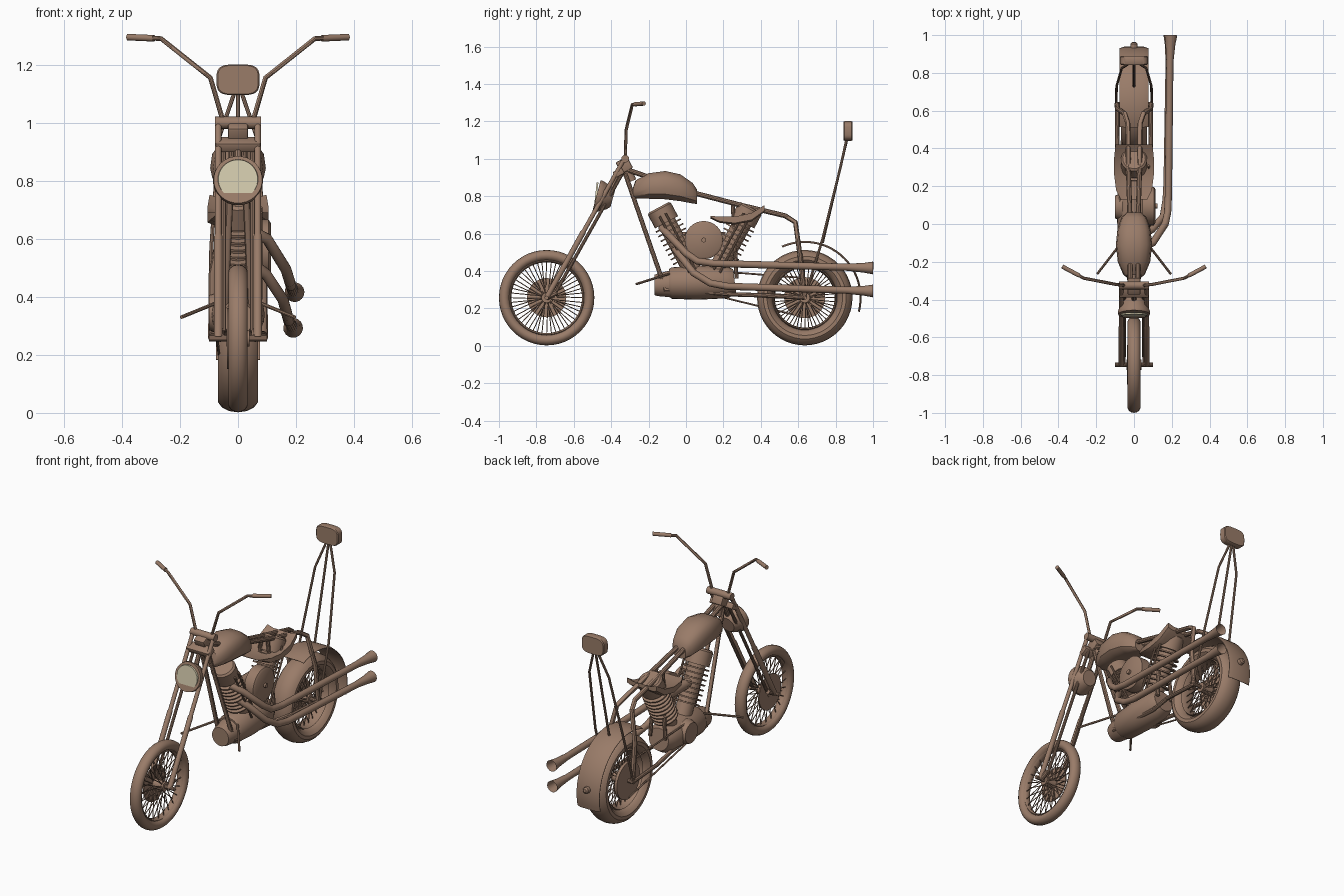
import bpy, bmesh, math
from mathutils import Vector, Matrix

if "Cube" in bpy.data.objects:
    bpy.data.objects.remove(bpy.data.objects["Cube"])


def material(name, rgb):
    m = bpy.data.materials.new(name)
    m.diffuse_color = (*rgb, 1)
    m.use_nodes = True
    m.node_tree.nodes["Principled BSDF"].inputs["Base Color"].default_value = m.diffuse_color
    return m


BROWN = material("brown metal", (0.32, 0.20, 0.14))
CREAM = material("cream lens", (0.66, 0.60, 0.42))


def finish(name, bm, mat=BROWN):
    bmesh.ops.recalc_face_normals(bm, faces=bm.faces)
    me = bpy.data.meshes.new(name)
    bm.to_mesh(me)
    bm.free()
    me.materials.append(mat)
    ob = bpy.data.objects.new(name, me)
    bpy.context.collection.objects.link(ob)
    return ob


def loft(bm, rings, caps=(True, True), closed=False):
    vs = [[bm.verts.new(p) for p in r] for r in rings]
    n = len(vs[0])
    pairs = list(zip(vs, vs[1:])) + ([(vs[-1], vs[0])] if closed else [])
    for a, b in pairs:
        for i in range(n):
            bm.faces.new((a[i], a[(i + 1) % n], b[(i + 1) % n], b[i]))
    if not closed:
        if caps[0]:
            bm.faces.new(vs[0])
        if caps[1]:
            bm.faces.new(vs[-1])


def add_tube(bm, pts, radii, sides=10, caps=(True, True)):
    pts = [Vector(p) for p in pts]
    if not isinstance(radii, (list, tuple)):
        radii = [radii] * len(pts)
    dirs = [(b - a).normalized() for a, b in zip(pts, pts[1:])]
    u, rings = dirs[0].orthogonal(), []
    for i, p in enumerate(pts):
        t = (dirs[max(i - 1, 0)] + dirs[min(i, len(dirs) - 1)]).normalized()
        u = (u - t * u.dot(t)).normalized()
        v = t.cross(u)
        rings.append([p + radii[i] * (u * math.cos(k * math.tau / sides) + v * math.sin(k * math.tau / sides))
                      for k in range(sides)])
    loft(bm, rings, caps)


def tube(name, pts, radii, sides=10, mat=BROWN, caps=(True, True), pair=False):
    for s, label in ([(1, "right_"), (-1, "left_")] if pair else [(1, "")]):
        bm = bmesh.new()
        add_tube(bm, [(s * x, y, z) for x, y, z in pts], radii, sides, caps)
        finish(label + name, bm, mat)


def box(name, centre, size, tilt=0, bevel=0.006):
    bm = bmesh.new()
    m = Matrix.Translation(centre) @ Matrix.Rotation(tilt, 4, 'X') @ Matrix.Diagonal((*size, 1))
    bmesh.ops.create_cube(bm, size=1, matrix=m)
    bmesh.ops.bevel(bm, geom=bm.edges[:], offset=bevel, segments=2, affect='EDGES', profile=0.5)
    return finish(name, bm)


def torus(name, y, z, radius, half_width, half_depth, seg=48, sides=14):
    bm = bmesh.new()
    rings = []
    for i in range(seg):
        a = i * math.tau / seg
        ring = []
        for k in range(sides):
            t = k * math.tau / sides
            r = radius + half_depth * math.cos(t)
            ring.append((half_width * math.sin(t), y + r * math.cos(a), z + r * math.sin(a)))
        rings.append(ring)
    loft(bm, rings, closed=True)
    finish(name, bm)


def wheel(label, y, z, inner, half_width, spokes):
    outer = 0.255
    torus(label + "_tire", y, z, (outer + inner) / 2, half_width, (outer - inner) / 2)
    torus(label + "_rim", y, z, inner, half_width * 0.6, 0.008, sides=8)
    tube(label + "_hub", [(-0.04, y, z), (0.04, y, z)], 0.028, 16)
    tube(label + "_axle", [(-0.1, y, z), (0.1, y, z)], 0.011)
    bm = bmesh.new()
    for i in range(spokes):
        a, s = i * math.tau / spokes, 1 if i % 2 else -1
        b = a + (0.25 if i % 4 < 2 else -0.25)
        add_tube(bm, [(s * 0.03, y + 0.025 * math.cos(b), z + 0.025 * math.sin(b)),
                      (s * 0.008, y + inner * math.cos(a), z + inner * math.sin(a))], 0.0027, 5)
    finish(label + "_spokes", bm)


# Wheels and left-side discs
FY, RY, WZ = -0.745, 0.635, 0.257
wheel("front_wheel", FY, WZ, 0.197, 0.034, 48)
wheel("rear_wheel", RY, WZ, 0.168, 0.07, 48)
tube("front_brake_disc", [(-0.038, FY, WZ), (-0.032, FY, WZ)], 0.105, 32)
tube("rear_sprocket", [(-0.062, RY, WZ), (-0.045, RY, WZ)], 0.11, 32)

# Rear fender: thin curved band, plus tail light
bm = bmesh.new()
rings = []
for i in range(25):
    a = math.radians(114 - i * 128.5 / 24)
    ring = []
    for x, r in ((-0.076, 0.296), (-0.05, 0.304), (0.05, 0.304), (0.076, 0.296),
                 (0.076, 0.293), (0.05, 0.3), (-0.05, 0.3), (-0.076, 0.293)):
        ring.append((x, RY + r * math.cos(a), WZ + r * math.sin(a)))
    rings.append(ring)
loft(bm, rings)
finish("rear_fender", bm)
tube("tail_light", [(0, 0.93, 0.3), (0, 0.955, 0.303), (0, 0.962, 0.304)], [0.02, 0.018, 0.01], 14)

# Fork legs, struts, clamps and steering head
tube("fork_leg", [(0.068, FY, WZ), (0.068, -0.55, 0.607), (0.068, -0.545, 0.616), (0.068, -0.335, 0.99)],
     [0.015, 0.015, 0.012, 0.012], 12, pair=True)
tube("fork_strut", [(0.05, -0.70, 0.28), (0.05, -0.335, 0.93)], 0.009, pair=True)
tube("fork_link", [(0.06, FY, WZ), (0.06, -0.69, 0.285)], 0.014, pair=True)
tube("steering_head", [(0, -0.29, 0.88), (0, -0.335, 0.985)], 0.026, 14)
box("lower_clamp", (0, -0.36, 0.925), (0.155, 0.055, 0.035), 0.5)
box("upper_clamp", (0, -0.33, 0.965), (0.07, 0.07, 0.07), 0.5, 0.008)
tube("handlebar_clamp", [(-0.08, -0.325, 1.0), (0.08, -0.325, 1.0)], 0.021, 14)

# Handlebars and grips
tube("handlebar", [(0.05, -0.325, 1.0), (0.095, -0.32, 1.155), (0.265, -0.287, 1.29), (0.375, -0.228, 1.294)],
     0.0085, pair=True)
tube("grip", [(0.29, -0.273, 1.291), (0.38, -0.225, 1.295)], 0.0115, 12, pair=True)

# Headlight shell, lens and bracket
tube("headlight_shell", [(0, -0.392, 0.785), (0, -0.41, 0.79), (0, -0.45, 0.799), (0, -0.463, 0.80), (0, -0.478, 0.804)],
     [0.045, 0.062, 0.08, 0.086, 0.084], 28)
tube("headlight_lens", [(0, -0.476, 0.804), (0, -0.485, 0.805)], [0.07, 0.068], 28, CREAM)
tube("headlight_bracket", [(0, -0.41, 0.82), (0, -0.36, 0.92)], 0.014)

# Fuel tank: teardrop loft of (y, half width, bottom, top)
bm = bmesh.new()
rings = []
for y, w, lo, hi in ((-0.288, 0.03, 0.795, 0.83), (-0.27, 0.056, 0.787, 0.885), (-0.2, 0.086, 0.785, 0.924),
                     (-0.11, 0.096, 0.782, 0.936), (-0.03, 0.088, 0.772, 0.918),
                     (0.035, 0.066, 0.76, 0.872), (0.06, 0.04, 0.757, 0.835)):
    mid = lo + (hi - lo) * 0.4
    ring = []
    for k in range(14):
        c, s = math.cos(k * math.tau / 14), math.sin(k * math.tau / 14)
        c, s = (math.copysign(abs(q) ** 0.75, q) for q in (c, s))
        ring.append((w * c, y, mid + s * ((hi - mid) if s > 0 else (mid - lo))))
    rings.append(ring)
loft(bm, rings)
finish("fuel_tank", bm)

# Frame tubes
tube("backbone", [(0.02, -0.31, 0.94), (0.022, 0.05, 0.815), (0.03, 0.3, 0.75), (0.032, 0.53, 0.695),
                  (0.05, 0.585, 0.66), (0.088, 0.61, 0.48), (0.09, RY, WZ)], 0.0135, pair=True)
tube("down_tube", [(0.02, -0.325, 0.92), (0.045, -0.13, 0.36), (0.055, -0.11, 0.3), (0.06, 0.24, 0.275),
                   (0.088, 0.4, 0.27), (0.09, RY, WZ)], 0.012, pair=True)
tube("seat_tube", [(0.022, 0.25, 0.76), (0.05, 0.27, 0.36)], 0.011, pair=True)

# Seat: dished pan with raised tail, split into left and right bolsters
profile = ((0.13, 0.695, 0.68, 0.07), (0.18, 0.69, 0.657, 0.095), (0.26, 0.69, 0.648, 0.105),
           (0.35, 0.71, 0.665, 0.105), (0.42, 0.752, 0.715, 0.098))
bm = bmesh.new()
loft(bm, [[(-w, y, t), (-w * 0.6, y, t - 0.012), (w * 0.6, y, t - 0.012), (w, y, t),
           (w, y, b + 0.008), (w * 0.8, y, b), (-w * 0.8, y, b), (-w, y, b + 0.008)] for y, t, b, w in profile])
finish("seat", bm)

# Engine case, front plate and rear cover
tube("engine_case", [(0, -0.09, 0.335), (0, -0.075, 0.335), (0, 0.06, 0.338), (0, 0.22, 0.34), (0, 0.26, 0.345)],
     [0.075, 0.084, 0.092, 0.086, 0.065], 24)
tube("front_cover", [(0, -0.168, 0.325), (0, -0.155, 0.325), (0, -0.085, 0.33)], [0.055, 0.06, 0.072], 20)
tube("clutch_cover", [(-0.1, 0.09, 0.345), (-0.06, 0.09, 0.345)], [0.06, 0.075], 24)

# Finned cylinders in a V, with heads and pushrods
for label, base, top in (("front", (0, 0.035, 0.40), (0, -0.125, 0.70)), ("rear", (0, 0.165, 0.40), (0, 0.325, 0.70))):
    a, b = Vector(base), Vector(top)
    d = (b - a).normalized()
    tube(label + "_cylinder", [a, b], 0.05, 20)
    bm = bmesh.new()
    for i in range(8):
        p = a + d * (0.075 + i * 0.028)
        add_tube(bm, [p, p + d * 0.008], 0.076, 20)
    finish(label + "_fins", bm)
    tube(label + "_head", [b - d * 0.045, b + d * 0.035, b + d * 0.045], [0.07, 0.07, 0.06], 20)
    for s in (-1, 1):
        o = Vector((0.078, 0, 0)) + Vector((0, d.z, -d.y)) * s * 0.018
        tube(label + "_pushrod", [a + o, b + o], 0.006, 8)

# Air cleaner on the right side
tube("air_cleaner", [(0.045, 0.095, 0.565), (0.105, 0.095, 0.565), (0.113, 0.095, 0.565)], [0.102, 0.102, 0.09], 32)
tube("air_cleaner_knob", [(0.11, 0.095, 0.565), (0.125, 0.095, 0.565)], 0.013, 12)
tube("intake", [(0, -0.02, 0.58), (0, 0.21, 0.58)], 0.028, 12)

# Exhaust pipes with flared open tips
tube("upper_exhaust", [(0.04, -0.13, 0.63), (0.1, -0.10, 0.60), (0.165, 0.0, 0.495), (0.178, 0.06, 0.453), (0.182, 0.15, 0.44),
                       (0.19, 0.86, 0.42), (0.193, 0.95, 0.417), (0.195, 1.0, 0.416)],
     [0.019] * 6 + [0.026, 0.034], 16, caps=(True, False))
tube("lower_exhaust", [(0.04, -0.06, 0.52), (0.095, -0.03, 0.48), (0.155, 0.04, 0.39), (0.17, 0.13, 0.335), (0.175, 0.22, 0.318),
                       (0.186, 0.86, 0.297), (0.189, 0.95, 0.294), (0.19, 1.0, 0.293)],
     [0.019] * 6 + [0.026, 0.034], 16, caps=(True, False))

# Foot pegs and final drive
tube("foot_peg", [(0.06, -0.09, 0.385), (0.195, -0.265, 0.33)], 0.0065, 8, pair=True)
for dz in (1, -1):
    tube("drive_chain", [(-0.075, 0.09, 0.345 + dz * 0.06), (-0.06, RY, WZ + dz * 0.105)], 0.005, 6)

# Backrest struts and pad
tube("backrest_strut", [(0.01, 0.86, 1.11), (0.065, 0.825, 0.95), (0.092, 0.73, 0.57), (0.095, RY, WZ)],
     0.007, 8, pair=True)
tube("backrest_centre_strut", [(0, 0.862, 1.11), (0, 0.73, 0.55)], 0.007, 8)
bm = bmesh.new()
outline = []
for k in range(32):
    c, s = math.cos(k * math.tau / 32), math.sin(k * math.tau / 32)
    outline.append((0.074 * math.copysign(abs(c) ** 0.55, c), 0.053 * math.copysign(abs(s) ** 0.55, s)))
loft(bm, [[(x * f, y, 1.148 + z * f) for x, z in outline]
          for y, f in ((0.843, 0.94), (0.848, 1), (0.884, 1), (0.889, 0.94))])
finish("backrest_pad", bm)

# Smooth round parts while keeping edges sharp
bpy.ops.object.select_all(action='SELECT')
bpy.context.view_layer.objects.active = bpy.context.scene.objects[0]
bpy.ops.object.shade_smooth_by_angle(angle=math.radians(35))
